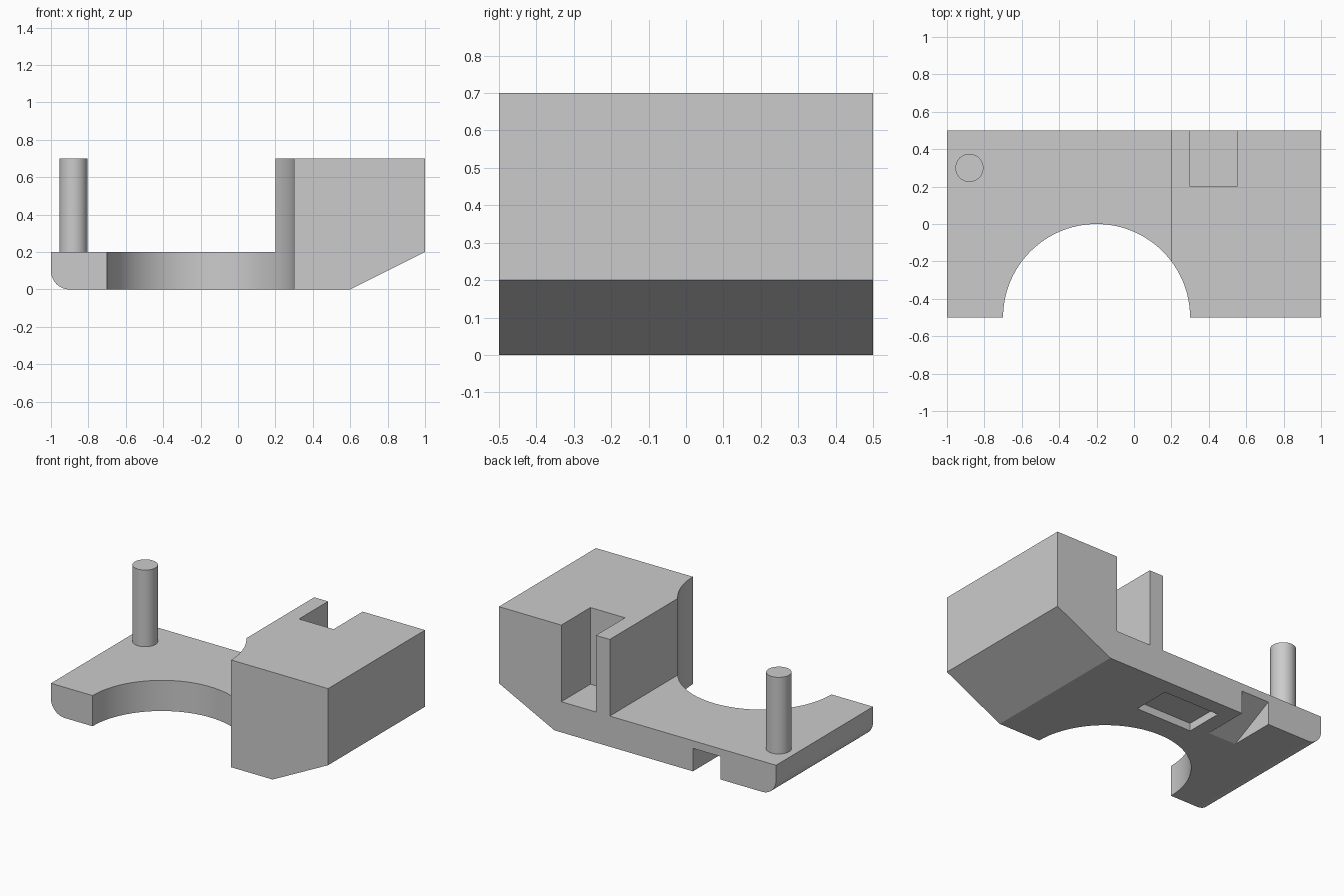
import bpy, bmesh
from math import cos, sin, pi, radians
from mathutils import Vector

if "Cube" in bpy.data.objects:
    bpy.data.objects.remove(bpy.data.objects["Cube"], do_unlink=True)

# Single grey finish
grey = bpy.data.materials.new("plain grey")
grey.use_nodes = True
GREY = (0.6, 0.6, 0.6, 1)
grey.diffuse_color = GREY
grey.node_tree.nodes["Principled BSDF"].inputs["Base Color"].default_value = GREY


def prism(name, points, direction):
    """Extrude a closed outline along a direction vector."""
    bm = bmesh.new()
    face = bm.faces.new([bm.verts.new(p) for p in points])
    new = bmesh.ops.extrude_face_region(bm, geom=[face])["geom"]
    moved = [v for v in new if isinstance(v, bmesh.types.BMVert)]
    bmesh.ops.translate(bm, verts=moved, vec=Vector(direction))
    bmesh.ops.recalc_face_normals(bm, faces=bm.faces)
    mesh = bpy.data.meshes.new(name)
    bm.to_mesh(mesh)
    bm.free()
    obj = bpy.data.objects.new(name, mesh)
    bpy.context.collection.objects.link(obj)
    mesh.materials.append(grey)
    return obj


def box(name, x0, x1, y0, y1, z0, z1):
    outline = [(x0, y0, z0), (x1, y0, z0), (x1, y1, z0), (x0, y1, z0)]
    return prism(name, outline, (0, 0, z1 - z0))


def cylinder(name, x, y, radius, z0, z1, sides):
    ring = [2 * pi * i / sides for i in range(sides)]
    outline = [(x + radius * cos(a), y + radius * sin(a), z0) for a in ring]
    return prism(name, outline, (0, 0, z1 - z0))


def combine(target, tool, operation):
    mod = target.modifiers.new(tool.name, "BOOLEAN")
    mod.operation, mod.object, mod.solver = operation, tool, "EXACT"
    bpy.context.view_layer.objects.active = target
    bpy.ops.object.modifier_apply(modifier=mod.name)
    bpy.data.objects.remove(tool, do_unlink=True)


def shade(obj):
    """Smooth curved strips while keeping flat faces flat."""
    bpy.ops.object.select_all(action="DESELECT")
    obj.select_set(True)
    bpy.context.view_layer.objects.active = obj
    bpy.ops.object.shade_smooth_by_angle(angle=radians(20))
    for p in obj.data.polygons:
        if max(abs(c) for c in p.normal) > 0.99999:
            p.use_smooth = False


# Side profile: plate with rounded lower edge, tall block with sloped underside
R = 0.1
arc = [pi + pi / 2 * i / 16 for i in range(17)]
profile = [(-1 + R + R * cos(a), -0.5, R + R * sin(a)) for a in arc]
profile += [(x, -0.5, z) for x, z in
            [(0.6, 0), (1, 0.2), (1, 0.7), (0.2, 0.7), (0.2, 0.2), (-1, 0.2)]]
body = prism("bracket_body", profile, (0, 1, 0))

# Half-round front opening
combine(body, cylinder("front_opening", -0.2, -0.5, 0.5, -0.2, 1, 96), "DIFFERENCE")

# Slot in the back of the block
combine(body, box("back_slot", 0.3, 0.55, 0.2, 0.7, 0.2, 1), "DIFFERENCE")

# Shallow rectangular recess underneath
combine(body, box("bottom_recess", -0.3, 0.1, 0.15, 0.4, -0.1, 0.05), "DIFFERENCE")

# Ramped notch underneath, opening at the back edge
ramp = [(-0.6, y, z) for y, z in [(0.1, -0.05), (0.7, -0.05), (0.7, 0.25)]]
combine(body, prism("ramp_notch", ramp, (0.2, 0, 0)), "DIFFERENCE")
shade(body)

# Upright round post
post = cylinder("post", -0.88, 0.3, 0.075, 0.2, 0.7, 48)
shade(post)
